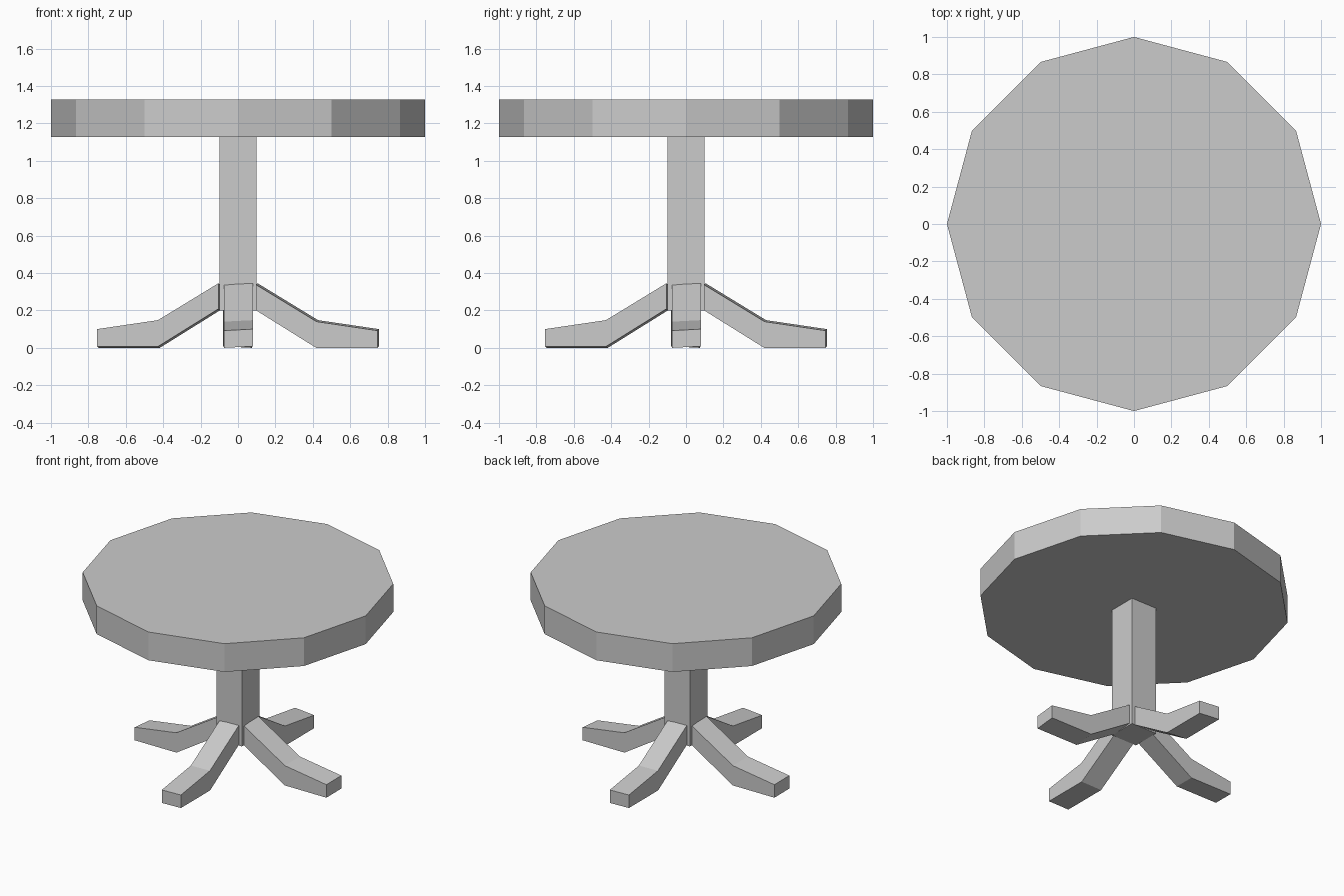
import bpy, bmesh
from math import radians
from mathutils import Matrix

if "Cube" in bpy.data.objects:
    bpy.data.objects.remove(bpy.data.objects["Cube"])


def prism(name, outline, depth, matrix=None):
    """Extrude a closed 3D outline along a depth vector."""
    bm = bmesh.new()
    face = bm.faces.new([bm.verts.new(p) for p in outline])
    new = bmesh.ops.extrude_face_region(bm, geom=[face])["geom"]
    verts = [g for g in new if isinstance(g, bmesh.types.BMVert)]
    bmesh.ops.translate(bm, verts=verts, vec=depth)
    if matrix:
        bm.transform(matrix)
    bmesh.ops.recalc_face_normals(bm, faces=bm.faces)
    mesh = bpy.data.meshes.new(name)
    bm.to_mesh(mesh)
    bm.free()
    obj = bpy.data.objects.new(name, mesh)
    bpy.context.collection.objects.link(obj)
    return obj


# Twelve-sided tabletop
bpy.ops.mesh.primitive_cylinder_add(vertices=12, radius=1, depth=0.2,
                                    location=(0, 0, 1.227))
bpy.context.object.name = "tabletop"

# Square column
s = 0.1
prism("column", [(-s, -s, 0.2), (s, -s, 0.2), (s, s, 0.2), (-s, s, 0.2)],
      (0, 0, 0.93))

# Four bent feet, each very slightly skewed across its width
profile = [(0.097, 0.337), (0.42, 0.14), (0.745, 0.092),
           (0.745, 0.0), (0.418, 0.0), (0.097, 0.2)]
outline = [(x, -0.075, z) for x, z in profile]
for i, side in enumerate(("right", "back", "left", "front")):
    prism(f"{side}_foot", outline, (0.008, 0.155, 0.008),
          Matrix.Rotation(radians(90 * i), 4, "Z"))
